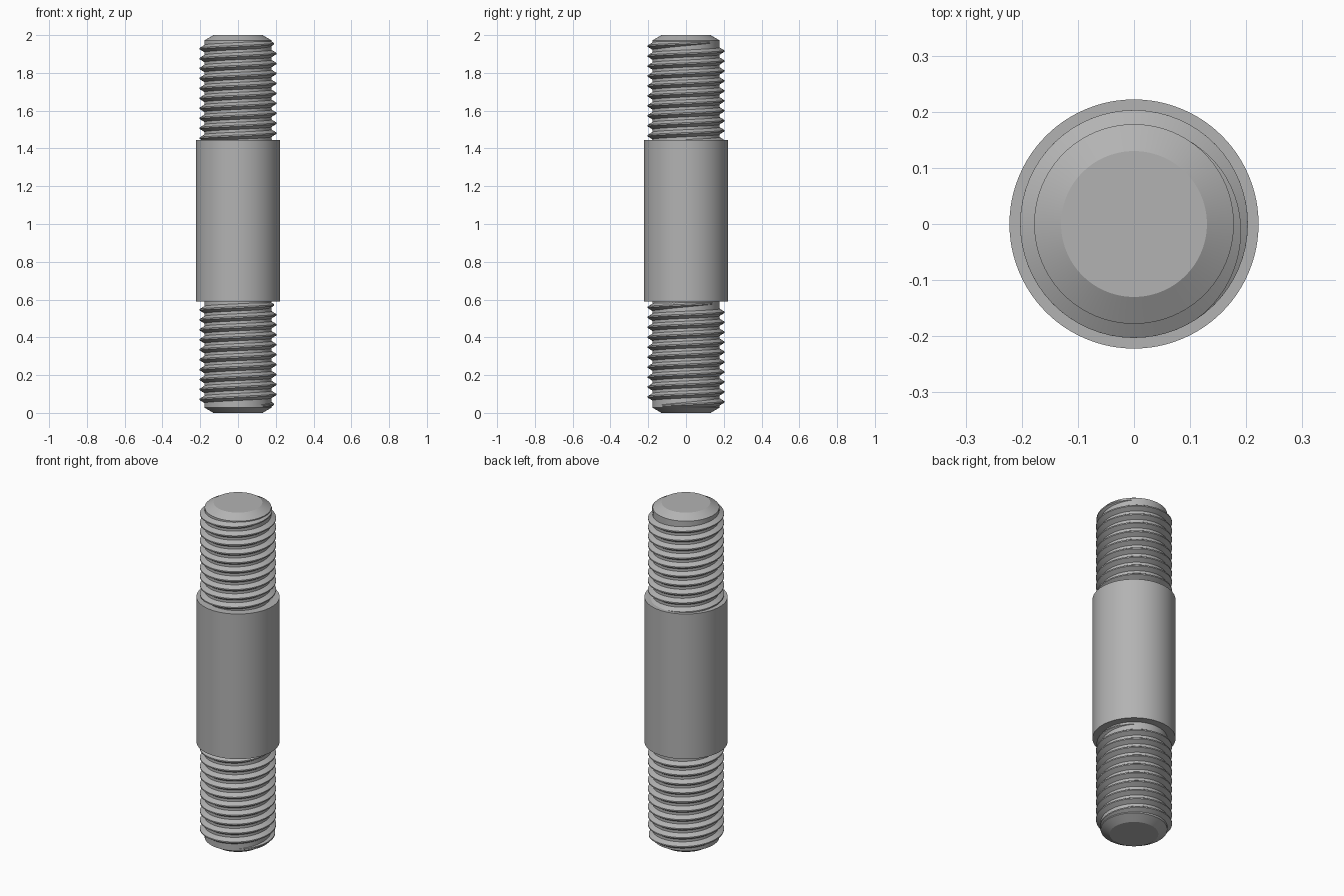
import bpy, bmesh
from math import cos, sin, tau, pi, radians

if "Cube" in bpy.data.objects:
    bpy.data.objects.remove(bpy.data.objects["Cube"])

CORE_R, CREST_R, BODY_R = 0.178, 0.203, 0.222
PITCH = 0.0527
BODY_LOW, BODY_HIGH = 0.59, 1.445

steel = bpy.data.materials.new("grey steel")
steel.use_nodes = True
grey = (0.45, 0.45, 0.45, 1)
steel.diffuse_color = grey
steel.node_tree.nodes["Principled BSDF"].inputs["Base Color"].default_value = grey


def finish(name, bm):
    """Turn a bmesh into a smooth object with sharp edges kept."""
    bmesh.ops.recalc_face_normals(bm, faces=bm.faces)
    mesh = bpy.data.meshes.new(name)
    bm.to_mesh(mesh)
    bm.free()
    mesh.materials.append(steel)
    obj = bpy.data.objects.new(name, mesh)
    bpy.context.collection.objects.link(obj)
    bpy.ops.object.select_all(action='DESELECT')
    obj.select_set(True)
    bpy.context.view_layer.objects.active = obj
    bpy.ops.object.shade_smooth_by_angle(angle=radians(25))
    return obj


def lathe(name, profile, sides=96):
    """Capped solid of revolution from (radius, height) points."""
    bm = bmesh.new()
    rings = [[bm.verts.new((r * cos(tau * i / sides), r * sin(tau * i / sides), z))
              for i in range(sides)] for r, z in profile]
    for low, high in zip(rings, rings[1:]):
        for i in range(sides):
            j = (i + 1) % sides
            bm.faces.new((low[i], low[j], high[j], high[i]))
    bm.faces.new(rings[0][::-1])
    bm.faces.new(rings[-1])
    return finish(name, bm)


def thread(name, start, end, z_ref, fade_low, fade_high, steps=64):
    """Right-handed ridge; its centre is at z_ref where the angle is zero."""
    bm = bmesh.new()
    count = round((end - start) / tau * steps)
    fade = radians(110)
    sections = []
    for k in range(count + 1):
        a = start + (end - start) * k / count
        f = 1.0
        if fade_low:
            f = min(f, (a - start) / fade)
        if fade_high:
            f = min(f, (end - a) / fade)
        f = max(f, 0.02)
        crest = CORE_R + (CREST_R - CORE_R) * f
        z = z_ref + PITCH * a / tau
        root, tip = 0.0035 + 0.0155 * f, 0.0035
        section = ((CORE_R - 0.004, -root), (CORE_R, -root), (crest, -tip),
                   (crest, tip), (CORE_R, root), (CORE_R - 0.004, root))
        sections.append([bm.verts.new((r * cos(a), r * sin(a), z + dz))
                         for r, dz in section])
    for s, t in zip(sections, sections[1:]):
        for i in range(len(s)):
            j = (i + 1) % len(s)
            bm.faces.new((s[i], s[j], t[j], t[i]))
    bm.faces.new(sections[0])
    bm.faces.new(sections[-1][::-1])
    return finish(name, bm)


# Plain middle body with threaded ends that have chamfered tips
lathe("stud_shaft", [
    (0.13, 0), (CORE_R, 0.028), (CORE_R, BODY_LOW), (BODY_R, BODY_LOW),
    (BODY_R, BODY_HIGH), (CORE_R, BODY_HIGH), (CORE_R, 1.972), (0.13, 2)])

# Threads fade out at their free ends; the upper one runs into the body
runout = radians(55)
thread("lower_thread", -runout, 10 * tau + runout, 0.045, True, True)
thread("upper_thread", -10 * tau, runout, 1.955, False, True)
